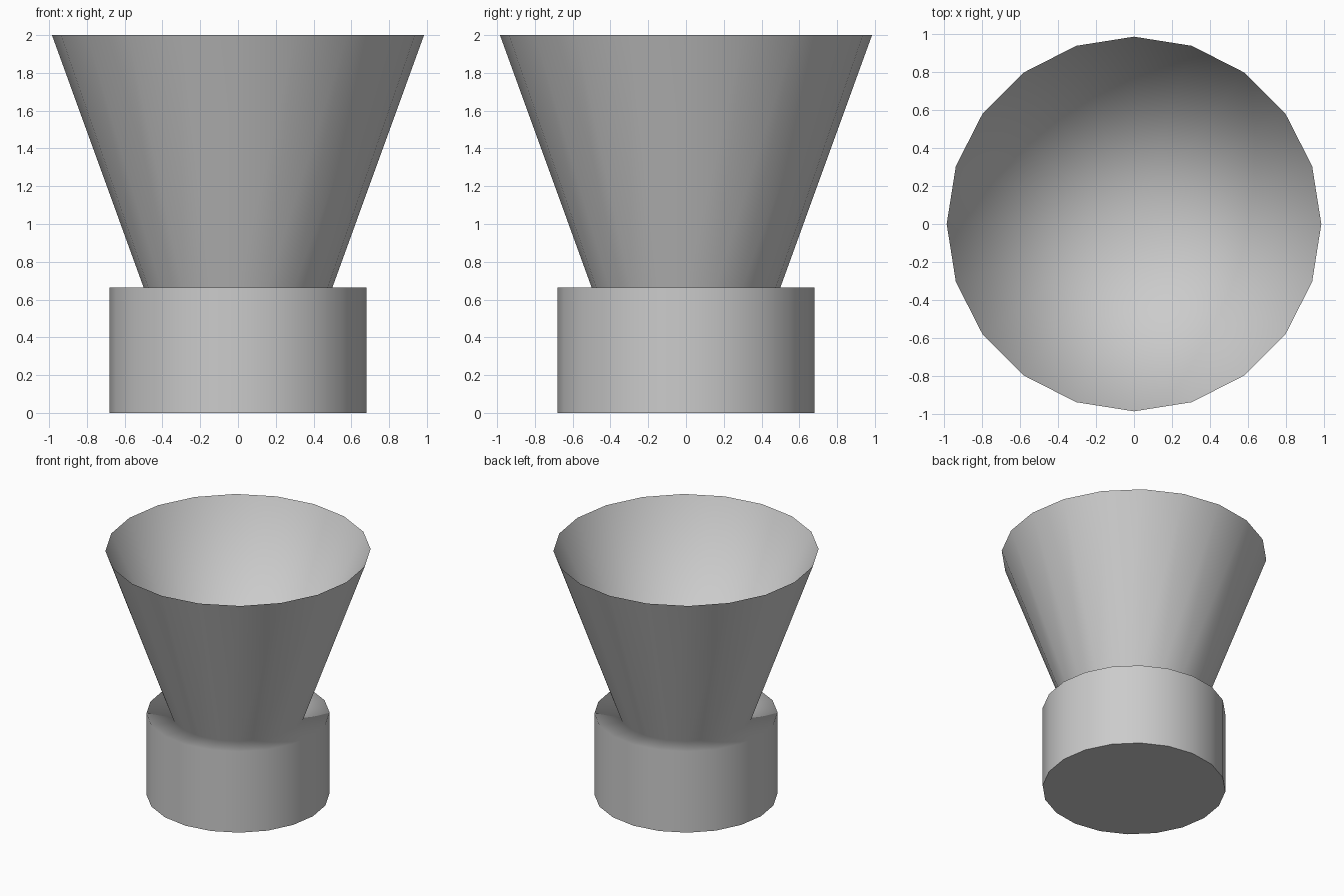
import bpy, bmesh
from math import cos, sin, tau

if "Cube" in bpy.data.objects:
    bpy.data.objects.remove(bpy.data.objects["Cube"])

SIDES = 20


def lathe(name, profile, smooth=True):
    """Spin (radius, z) points around z; radius 0 makes a single centre point."""
    bm = bmesh.new()
    rings = []
    for r, z in profile:
        n = SIDES if r > 0 else 1
        rings.append([bm.verts.new((r * cos(tau * i / SIDES), r * sin(tau * i / SIDES), z))
                      for i in range(n)])
    for low, high in zip(rings, rings[1:]):
        for i in range(SIDES):
            j = (i + 1) % SIDES
            corners = [low[i % len(low)], low[j % len(low)],
                       high[j % len(high)], high[i % len(high)]]
            bm.faces.new(list(dict.fromkeys(corners))).smooth = smooth
    mesh = bpy.data.meshes.new(name)
    bm.to_mesh(mesh)
    bm.free()
    obj = bpy.data.objects.new(name, mesh)
    bpy.context.collection.objects.link(obj)
    return obj


BASE_R, NECK_R, RIM_R = 0.68, 0.50, 0.985
LEDGE_Z, RIM_Z = 0.665, 2.0

# Outside: drum base, ledge and flared wall, softly shaded as one skin
body = lathe("outer_body", [(BASE_R, 0), (BASE_R, LEDGE_Z), (NECK_R, LEDGE_Z), (RIM_R, RIM_Z)])
weighted = body.modifiers.new("even_shading", 'WEIGHTED_NORMAL')
weighted.weight = 100

# Deep conical hollow meeting the rim in a knife edge
lathe("inner_bowl", [(0, 0), (RIM_R, RIM_Z)]).data.flip_normals()
bowl = bpy.data.objects["inner_bowl"].data
if bowl.polygons[0].normal.z < 0:
    bowl.flip_normals()

# Flat underside
under = lathe("base_underside", [(0, 0), (BASE_R, 0)], smooth=False).data
if under.polygons[0].normal.z > 0:
    under.flip_normals()
